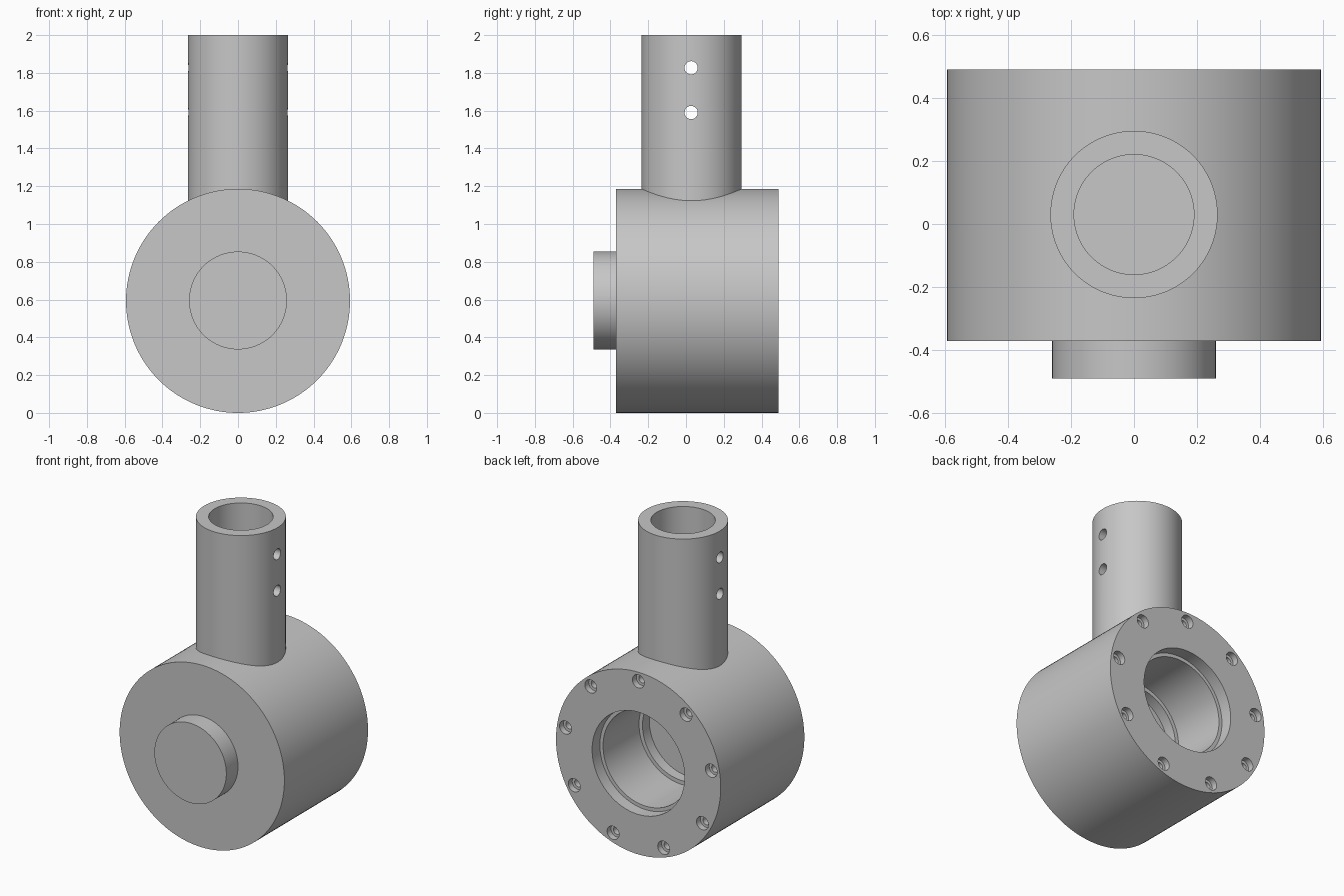
import bpy, bmesh, math
from mathutils import Matrix, Vector

if "Cube" in bpy.data.objects:
    bpy.data.objects.remove(bpy.data.objects["Cube"])

grey = bpy.data.materials.new("plain grey")
grey.diffuse_color = (0.57, 0.57, 0.57, 1)
grey.use_nodes = True
grey.node_tree.nodes["Principled BSDF"].inputs["Base Color"].default_value = grey.diffuse_color

CZ = 0.593                                   # height of the housing axis
ALONG_Y = Matrix.Rotation(-math.pi / 2, 4, 'X')   # turns +z into +y
ALONG_X = Matrix.Rotation(math.pi / 2, 4, 'Y')    # turns +z into +x


def lathe(name, profile, origin, turn=Matrix(), n=96):
    """Revolve (radius, height) points into a closed solid."""
    bm = bmesh.new()
    rings = []
    for r, h in profile:
        if r == 0:
            rings.append([bm.verts.new((0, 0, h))])
        else:
            rings.append([bm.verts.new((r * math.cos(2 * math.pi * i / n),
                                        r * math.sin(2 * math.pi * i / n), h))
                          for i in range(n)])
    for a, b in zip(rings, rings[1:]):
        for i in range(n):
            j = (i + 1) % n
            if len(a) == 1:
                bm.faces.new((a[0], b[i], b[j]))
            elif len(b) == 1:
                bm.faces.new((a[i], a[j], b[0]))
            else:
                bm.faces.new((a[i], a[j], b[j], b[i]))
    bmesh.ops.recalc_face_normals(bm, faces=bm.faces)
    bm.transform(Matrix.Translation(Vector(origin)) @ turn)
    me = bpy.data.meshes.new(name)
    bm.to_mesh(me)
    bm.free()
    me.materials.append(grey)
    ob = bpy.data.objects.new(name, me)
    bpy.context.collection.objects.link(ob)
    return ob


def select(ob):
    bpy.ops.object.select_all(action='DESELECT')
    ob.select_set(True)
    bpy.context.view_layer.objects.active = ob


def drill(ob, cutters):
    """Cut every drill shape out of the part, then remove the cutters."""
    select(ob)
    for c in cutters:
        c.hide_render = True
        mod = ob.modifiers.new("hole", 'BOOLEAN')
        mod.operation = 'DIFFERENCE'
        mod.solver = 'EXACT'
        mod.object = c
        bpy.ops.object.modifier_apply(modifier=mod.name)
    for c in cutters:
        bpy.data.objects.remove(c)


# drum housing with a stepped bore opening at the back
housing = lathe("drum_housing",
                [(0, -0.37), (0.593, -0.37), (0.593, 0.49), (0.333, 0.49),
                 (0.333, 0.41), (0.31, 0.41), (0.31, 0.04), (0.285, 0.04),
                 (0.285, -0.03), (0, -0.03)],
                (0, 0, CZ), ALONG_Y, 128)

# nine counterbored screw holes around the back face
screws = []
for k in range(9):
    a = math.radians(90 + 40 * k)
    screws.append(lathe("screw_cutter",
                        [(0, -0.12), (0.025, -0.12), (0.025, -0.04),
                         (0.043, -0.04), (0.043, 0.05), (0, 0.05)],
                        (0.533 * math.cos(a), 0.49, CZ + 0.533 * math.sin(a)),
                        ALONG_Y, 24))
drill(housing, screws)

# round boss on the front
boss = lathe("front_boss",
             [(0, -0.49), (0.259, -0.49), (0.259, -0.36), (0, -0.36)],
             (0, 0, 0.595), ALONG_Y)

# upright socket tube with two cross pin holes
tube = lathe("socket_tube",
             [(0, 1.0), (0.265, 1.0), (0.265, 2.0), (0.19, 2.0),
              (0.19, 1.19), (0, 1.19)],
             (0, 0.03, 0))
drill(tube, [lathe("pin_cutter",
                   [(0, -0.5), (0.035, -0.5), (0.035, 0.5), (0, 0.5)],
                   (0, 0.027, z), ALONG_X, 32) for z in (1.59, 1.827)])

for ob in (housing, boss, tube):
    select(ob)
    bpy.ops.object.shade_smooth_by_angle(angle=math.radians(30))
